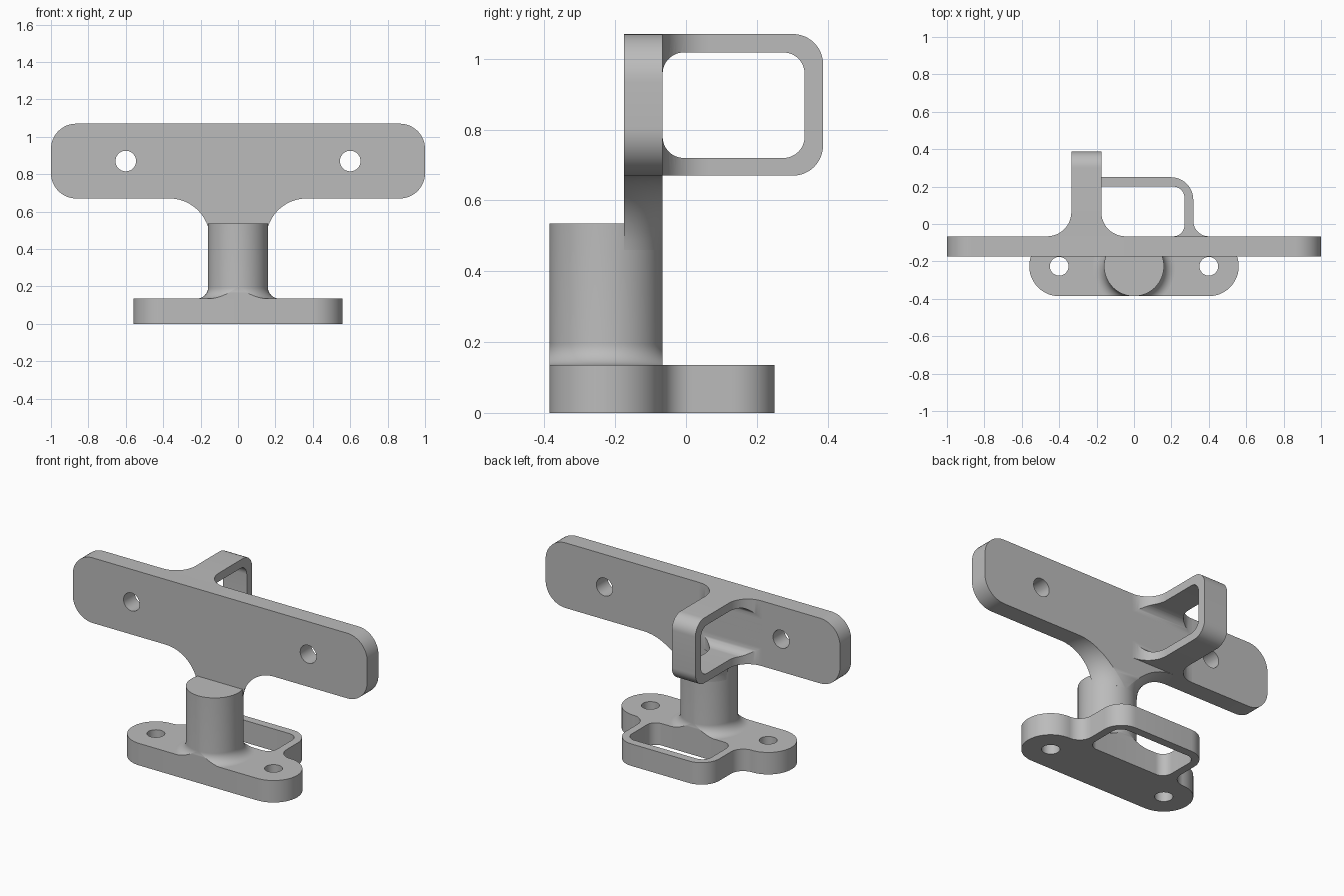
import bpy, bmesh, math
from mathutils import Vector, Matrix

if "Cube" in bpy.data.objects:
    bpy.data.objects.remove(bpy.data.objects["Cube"], do_unlink=True)

grey = bpy.data.materials.new("plain_grey")
grey.use_nodes = True
COLOUR = (0.5, 0.5, 0.5, 1)
grey.diffuse_color = COLOUR
grey.node_tree.nodes["Principled BSDF"].inputs["Base Color"].default_value = COLOUR

# Shared measurements
FRONT, BACK = -0.386, -0.066          # base and column depth
AXIS, RADIUS = -0.226, 0.16           # column axis and radius
PLATE_FRONT = -0.175
LOW, HIGH = 0.67, 1.07                # plate height range

# Local (u, v, extrusion) axes of a profile drawn in each plane
PLANES = {
    "xy": Matrix.Identity(4),
    "xz": Matrix(((1, 0, 0, 0), (0, 0, 1, 0), (0, 1, 0, 0), (0, 0, 0, 1))),
    "yz": Matrix(((0, 0, 1, 0), (1, 0, 0, 0), (0, 1, 0, 0), (0, 0, 0, 1))),
}


def fillet(corners, steps=12):
    """Round each (u, v, radius) corner of a polygon with a tangent arc."""
    pts = []
    for i, (u, v, r) in enumerate(corners):
        p = Vector((u, v))
        a = (Vector(corners[i - 1][:2]) - p).normalized()
        b = (Vector(corners[(i + 1) % len(corners)][:2]) - p).normalized()
        new = [p]
        if r:
            half = a.angle(b) / 2
            centre = p + (a + b).normalized() * r / math.sin(half)
            reach = r / math.tan(half)
            start, end = p + a * reach - centre, p + b * reach - centre
            sweep = start.angle_signed(end)
            new = [centre + Matrix.Rotation(-sweep * k / steps, 2) @ start
                   for k in range(steps + 1)]
        for q in new:
            if not pts or (q - pts[-1]).length > 1e-4:
                pts.append(q)
    if (pts[0] - pts[-1]).length < 1e-4:
        pts.pop()
    return pts


def box(u0, u1, v0, v1, r):
    return [(u0, v0, r), (u1, v0, r), (u1, v1, r), (u0, v1, r)]


def hole(u, v, r):
    return box(u - r, u + r, v - r, v + r, r)


def finish(name, mesh):
    bm = bmesh.new()
    bm.from_mesh(mesh)
    bmesh.ops.remove_doubles(bm, verts=bm.verts, dist=1e-5)
    bmesh.ops.recalc_face_normals(bm, faces=bm.faces)
    bm.to_mesh(mesh)
    bm.free()
    mesh.materials.clear()
    mesh.materials.append(grey)
    obj = bpy.data.objects.new(name, mesh)
    bpy.context.collection.objects.link(obj)
    return obj


def slab(name, plane, low, high, outline, *holes):
    """Extrude a filleted outline with holes from low to high."""
    curve = bpy.data.curves.new(name, "CURVE")
    curve.dimensions = "2D"
    curve.fill_mode = "BOTH"
    curve.extrude = (high - low) / 2
    for loop in (outline, *holes):
        pts = fillet(loop)
        spline = curve.splines.new("POLY")
        spline.points.add(len(pts) - 1)
        for point, q in zip(spline.points, pts):
            point.co = (q.x, q.y, 0, 1)
        spline.use_cyclic_u = True
    temp = bpy.data.objects.new("temp", curve)
    bpy.context.collection.objects.link(temp)
    graph = bpy.context.evaluated_depsgraph_get()
    mesh = bpy.data.meshes.new_from_object(temp.evaluated_get(graph))
    bpy.data.objects.remove(temp)
    mesh.transform(PLANES[plane] @ Matrix.Translation((0, 0, (low + high) / 2)))
    return finish(name, mesh)


def turned(name, profile, y0, y1, steps=32):
    """Round body about the column axis, (z, radius) profile, cut off at y0 and y1."""
    t0, t1 = (math.asin(max(-1, min(1, (y - AXIS) / RADIUS))) for y in (y0, y1))
    ys = [AXIS + RADIUS * math.sin(t0 + (t1 - t0) * k / steps) for k in range(steps + 1)]
    bm = bmesh.new()
    rings = []
    for z, r in profile:
        side = [(math.sqrt(max(0, r * r - (y - AXIS) ** 2)), y) for y in ys]
        loop = side + [(-x, y) for x, y in reversed(side)]
        rings.append([bm.verts.new((x, y, z)) for x, y in loop])
    count = len(rings[0])
    for a, b in zip(rings, rings[1:]):
        for i in range(count):
            j = (i + 1) % count
            bm.faces.new((a[i], a[j], b[j], b[i]))
    bm.faces.new(rings[0])
    bm.faces.new(rings[-1])
    mesh = bpy.data.meshes.new(name)
    bm.to_mesh(mesh)
    bm.free()
    return finish(name, mesh)


def flare(z_end, size, direction, steps=12):
    """Concave quarter arc from the column out to a flat face at z_end."""
    arc = []
    for k in range(steps + 1):
        t = math.pi / 2 * k / steps
        arc.append((z_end - direction * size * (1 - math.sin(t)),
                    RADIUS + size * (1 - math.cos(t))))
    return arc


# Base: rounded bar with a rear strap loop and two screw holes
half = [(0.56, FRONT, 0.16), (0.56, BACK, 0.159), (0.317, BACK, 0.083), (0.317, 0.25, 0.12)]
base_outline = half + [(-x, y, r) for x, y, r in reversed(half)]
base = slab("base", "xy", 0, 0.135, base_outline,
            box(-0.27, 0.27, BACK, 0.2, 0.06),
            hole(0.4, AXIS, 0.05), hole(-0.4, AXIS, 0.05))

# Column with a small flare at its foot
foot = list(reversed(flare(0.135, 0.06, -1)))
column = turned("column", foot + [(0.535, RADIUS)], FRONT, BACK)

# Neck flaring from the column into the plate
neck = turned("neck", flare(LOW, 0.21, 1), PLATE_FRONT, BACK)

# Wide upright plate with two screw holes
plate = slab("plate", "xz", PLATE_FRONT, BACK, box(-1, 1, LOW, HIGH, 0.135),
             hole(0.6, 0.87, 0.055), hole(-0.6, 0.87, 0.055))

# Rear strap loop: flared plan crossed with a hollow side profile
L, R, F = -0.335, -0.175, 0.13
plan = [(L - F, -0.12, 0), (L - F, BACK, 0), (L, BACK, F), (L, 0.5, 0),
        (R, 0.5, 0), (R, BACK, F), (R + F, BACK, 0), (R + F, -0.12, 0)]
loop = slab("rear_loop", "xy", LOW - 0.05, HIGH + 0.05, plan)
side = [(-0.15, LOW, 0), (0.387, LOW, 0.085), (0.387, HIGH, 0.085), (-0.15, HIGH, 0)]
cutter = slab("loop_cutter", "yz", -0.6, 0.2, side,
              box(BACK, 0.335, 0.72, 1.018, 0.06))
cutter.hide_render = True
mod = loop.modifiers.new("side_shape", "BOOLEAN")
mod.operation = "INTERSECT"
mod.solver = "EXACT"
mod.object = cutter
bpy.context.view_layer.objects.active = loop
bpy.ops.object.modifier_apply(modifier=mod.name)
bpy.data.objects.remove(cutter, do_unlink=True)

# Smooth curved walls, keep edges crisp
bpy.ops.object.select_all(action="DESELECT")
for obj in (base, column, neck, plate, loop):
    obj.select_set(True)
bpy.context.view_layer.objects.active = base
bpy.ops.object.shade_smooth_by_angle(angle=math.radians(30))
